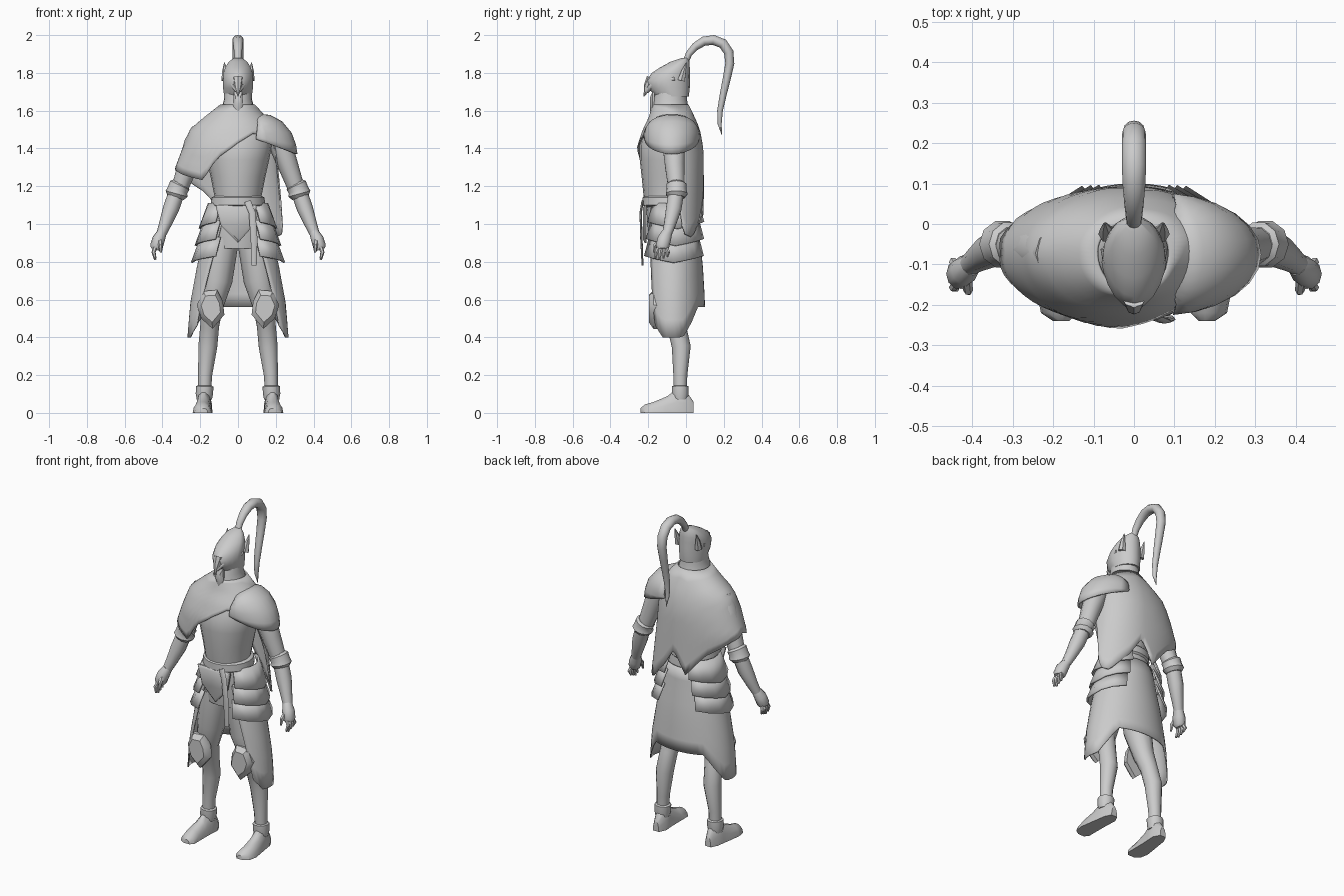
import bpy, bmesh
from math import sin, cos, pi, radians
from mathutils import Vector

default = bpy.data.objects.get("Cube")
if default:
    bpy.data.objects.remove(default, do_unlink=True)

GREY = (0.6, 0.6, 0.6, 1)
grey = bpy.data.materials.new("plain_grey")
grey.use_nodes = True
grey.diffuse_color = GREY
grey.node_tree.nodes["Principled BSDF"].inputs["Base Color"].default_value = GREY
parts = []


def skin(name, rings, closed=True, cap=True, mirror=False, thick=0):
    """Join rows of points into one surface."""
    bm = bmesh.new()
    rows = [[bm.verts.new(p) for p in ring] for ring in rings]
    n = len(rows[0])
    for low, high in zip(rows, rows[1:]):
        for i in range(n if closed else n - 1):
            j = (i + 1) % n
            bm.faces.new((low[i], low[j], high[j], high[i]))
    if closed and cap:
        bm.faces.new(rows[0])
        bm.faces.new(rows[-1])
    bmesh.ops.remove_doubles(bm, verts=bm.verts, dist=0.0005)
    bmesh.ops.recalc_face_normals(bm, faces=bm.faces)
    mesh = bpy.data.meshes.new(name)
    bm.to_mesh(mesh)
    bm.free()
    obj = bpy.data.objects.new(name, mesh)
    bpy.context.collection.objects.link(obj)
    mesh.materials.append(grey)
    if thick:
        solid = obj.modifiers.new("thickness", 'SOLIDIFY')
        solid.thickness = thick
        solid.offset = 0
    if mirror:
        obj.modifiers.new("mirror", 'MIRROR')
    parts.append(obj)
    return obj


def tube(name, path, sides=10, mirror=False, flat=1):
    """Limb along a path of (x, y, z, radius)."""
    points = [Vector(p[:3]) for p in path]
    rings = []
    for i, p in enumerate(points):
        along = points[min(i + 1, len(points) - 1)] - points[max(i - 1, 0)]
        across = along.cross(Vector((1, 0, 0))).normalized()
        side = across.cross(along).normalized()
        r = path[i][3]
        turns = [2 * pi * k / sides for k in range(sides)]
        rings.append([p + r * (side * cos(t) + across * sin(t) * flat) for t in turns])
    return skin(name, rings, mirror=mirror)


def oval(z, rx, front, back, sides=20, power=1):
    """Level ring from its half width and front and back limits."""
    mid = (front + back) / 2
    ring = []
    for k in range(sides):
        a = 2 * pi * k / sides
        c = cos(a)
        y = mid + (front - mid) * c ** power if c > 0 else mid + (mid - back) * c
        ring.append((rx * sin(a), y, z))
    return ring


def stack(name, stations, **options):
    return skin(name, [oval(*s, **options) for s in stations])


def plate(name, outline, y, depth, inset, mirror=False):
    """Bevelled plate facing the front, from an (x, z) outline."""
    cx = sum(p[0] for p in outline) / len(outline)
    cz = sum(p[1] for p in outline) / len(outline)
    rings = []
    for scale, offset in ((1, depth), (1, 0), (inset, -depth)):
        rings.append([(cx + (x - cx) * scale, y + offset, cz + (z - cz) * scale)
                      for x, z in outline])
    return skin(name, rings, mirror=mirror)


def lookup(table, key):
    """Linear interpolation in a table of rising keys."""
    for a, b in zip(table, table[1:]):
        if key <= b[0]:
            t = max(0, (key - a[0]) / (b[0] - a[0]))
            return [p + (q - p) * t for p, q in zip(a[1:], b[1:])]
    return list(table[-1][1:])


# Feet with flat soles, ankle cuffs and legs
shoe = [(.04, .175, .02, .06), (0, .175, .04, .12), (-.05, .18, .042, .13),
        (-.1, .185, .045, .09), (-.17, .19, .05, .06), (-.22, .185, .045, .045),
        (-.24, .18, .02, .025)]
turns = [2 * pi * k / 14 for k in range(14)]
skin("shoe", [[(x + w * cos(t), y, max(0, h * sin(t))) for t in turns]
              for y, x, w, h in shoe], mirror=True)
tube("ankle_cuff", [(.178, -.03, .07, .04), (.178, -.03, .1, .046), (.176, -.03, .14, .046),
                    (.176, -.03, .145, .035)], mirror=True)
tube("leg", [(.177, -.03, .1, .034), (.174, -.03, .2, .037), (.16, -.025, .35, .05),
             (.15, -.05, .46, .05), (.14, -.085, .56, .06), (.11, -.1, .7, .08),
             (.085, -.09, .92, .09)], sides=12, mirror=True)
plate("knee_guard", [(.11, .65), (.185, .645), (.218, .57), (.195, .5), (.135, .445),
                     (.072, .52), (.08, .59)], -.172, .025, .7, mirror=True)

# Torso, hips, belt
stack("torso", [(1.08, .125, -.21, .03), (1.15, .125, -.225, .035), (1.25, .145, -.235, .05),
                (1.34, .165, -.245, .06), (1.42, .18, -.245, .06), (1.52, .17, -.2, .05),
                (1.59, .08, -.16, 0)])
stack("hips", [(.87, .15, -.19, .05), (.98, .16, -.205, .05), (1.1, .135, -.21, .04)])
stack("belt", [(1.09, .135, -.215, .04), (1.1, .145, -.23, .05), (1.14, .14, -.23, .05),
               (1.15, .125, -.22, .04)])
plate("front_flap", [(-.12, 1.1), (.1, 1.1), (.08, .99), (0, .9), (-.09, .99)],
      -.218, .01, .85)
tube("belt_strap", [(.05, -.23, 1.12, .018), (.075, -.24, 1.06, .018),
                    (.085, -.236, .92, .018), (.085, -.23, .78, .014)], flat=.35, sides=8)

# Skirt, open at the front and longer at the sides
hem = [(.6, .54), (1, .46), (1.25, .4), (1.9, .4), (2.2, .48), (2.45, .56), (pi, .56)]
girth = [(.4, .265, .165), (.58, .25, .168), (.8, .21, .155), (.9, .185, .142),
         (1.1, .145, .12)]
ROWS, COLS = 7, 32
rings = []
for r in range(ROWS + 1):
    v = r / ROWS
    start = .5 + .48 * v
    ring = []
    for c in range(COLS + 1):
        a = start + (2 * pi - 2 * start) * c / COLS
        z = 1.05 + (lookup(hem, min(a, 2 * pi - a))[0] - 1.05) * v
        rx, ry = lookup(girth, z)
        ring.append((rx * sin(a), -.07 - ry * cos(a), z))
    rings.append(ring)
skin("skirt", rings, closed=False, thick=.006)

# Overlapping hip plates, reaching round to the back
for i in range(3):
    rings = []
    for v in (0, 1):
        ring = []
        for c in range(7):
            a = .62 - .06 * i + 2.1 * c / 6
            wide = .155 + .02 * i + .05 * v
            deep = .14 + .004 * i + .03 * v
            drop = .035 * (1 - abs(c - 3) / 3)
            ring.append((wide * sin(a), -.062 - deep * cos(a),
                         1.11 - .09 * i - (.1 + drop) * v))
        rings.append(ring)
    skin("hip_plate", rings, closed=False, mirror=True, thick=.01)

# Arms, elbow cuffs, hands
tube("upper_arm", [(.19, -.07, 1.49, .06), (.225, -.065, 1.42, .062), (.265, -.06, 1.31, .054),
                   (.315, -.05, 1.17, .043)], mirror=True)
tube("elbow_cuff", [(.303, -.05, 1.215, .044), (.308, -.05, 1.205, .056),
                    (.32, -.05, 1.18, .054), (.325, -.05, 1.16, .06),
                    (.331, -.05, 1.14, .045)], mirror=True)
tube("forearm", [(.32, -.05, 1.18, .043), (.355, -.065, 1.08, .043), (.385, -.085, 1, .033),
                 (.405, -.1, .95, .027)], mirror=True)
tube("palm", [(.403, -.1, .955, .026), (.42, -.115, .92, .034), (.432, -.125, .88, .034),
              (.437, -.125, .865, .025)], mirror=True, flat=1.1)
for i in range(4):
    y = -.157 + .021 * i
    tip = .81 + .008 * abs(i - 1)
    tube("finger", [(.435, y * .5 - .062, .885, .012), (.447, y, .85, .011),
                    (.438, y - .005, tip, .006)], sides=6, mirror=True)
tube("thumb", [(.415, -.13, .92, .014), (.41, -.165, .885, .012), (.408, -.17, .85, .006)],
     sides=6, mirror=True)

# Cape, draped over the right shoulder, with a ragged hem
drape = [(.92, .25, .255, -.25, .09), (1.28, .335, .21, -.248, .09), (1.4, .29, .2, -.258, .088),
         (1.5, .25, .19, -.225, .07), (1.56, .18, .15, -.195, .045), (1.64, .078, .078, -.17, .005)]
ragged = [(0, 1.43), (18, 1.36), (27, 1.3), (33, 1.23), (60, 1.26), (90, 1.3), (115, 1.26),
          (145, 1.17), (168, 1.03), (184, 1.17), (205, 1.04), (232, .93), (250, .95),
          (263, 1.2), (290, 1.45), (335, 1.48), (360, 1.43)]
ROWS, COLS = 10, 60
rings = []
for r in range(ROWS + 1):
    ring = []
    for c in range(COLS):
        angle = 360 * c / COLS
        a = radians(angle)
        z = 1.63 + (lookup(ragged, angle)[0] - 1.63) * r / ROWS
        right, left, front, back = lookup(drape, z)
        wide = right if sin(a) > 0 else left
        deep = -front - .07 if cos(a) > 0 else back + .07
        ring.append((-wide * sin(a), -.07 - deep * cos(a), z))
    rings.append(ring)
skin("cape", rings, cap=False, thick=.008)

# Left shoulder guard, a dome with a dipped rim
guard = [(1.58, .1, 0, .1, -.05), (1.572, .1, .07, .12, -.05), (1.54, .09, .14, .138, -.04),
         (1.48, .085, .195, .145, 0), (1.42, .08, .222, .145, .04), (1.37, .08, .23, .142, .085)]
skin("shoulder_guard", [[(x + w * cos(t / 4), -.075 + h * sin(t / 4), z + lift * (1 - cos(t / 4)))
                         for t in range(-6, 7)] for z, x, w, h, lift in guard],
     closed=False, thick=.01)

# Neck, face guard, helmet
stack("neck", [(1.55, .12, -.19, .035), (1.6, .09, -.18, .015), (1.66, .074, -.172, .005),
               (1.74, .07, -.15, 0)])
plate("face_guard", [(-.024, 1.7), (.024, 1.7), (.026, 1.63), (0, 1.555), (-.026, 1.63)],
      -.178, .012, .5)
stack("helmet", [(1.675, .073, -.16, .015), (1.72, .079, -.2, .02), (1.76, .08, -.21, .02),
                 (1.8, .077, -.18, .02), (1.83, .067, -.135, .02), (1.86, .048, -.08, .018),
                 (1.88, .02, -.02, .012)], power=1.4)
tube("visor_brow", [(0, -.208, 1.705, .014), (.025, -.178, 1.735, .015),
                    (.058, -.12, 1.755, .014), (.073, -.06, 1.77, .01)], mirror=True)
tube("beak", [(0, -.18, 1.77, .03), (0, -.205, 1.725, .02), (0, -.222, 1.675, .002)], sides=8)
tube("helmet_spike", [(.066, -.025, 1.76, .022), (.07, -.012, 1.81, .014),
                      (.072, .003, 1.855, .002)], sides=6, mirror=True)

# Plume sweeping over the back
tube("plume", [(0, -.005, 1.85, .017), (0, .015, 1.9, .02), (0, .05, 1.94, .024),
               (0, .095, 1.968, .028), (0, .145, 1.974, .03), (0, .195, 1.955, .03),
               (0, .226, 1.91, .029), (0, .232, 1.85, .027), (0, .216, 1.77, .024),
               (0, .198, 1.69, .021), (0, .18, 1.6, .017), (0, .178, 1.53, .012),
               (0, .19, 1.47, .001)], sides=12, flat=.88)

# Smooth shading with sharp creases
bpy.ops.object.select_all(action='DESELECT')
for obj in parts:
    obj.select_set(True)
bpy.context.view_layer.objects.active = parts[0]
bpy.ops.object.shade_smooth_by_angle(angle=radians(40))
